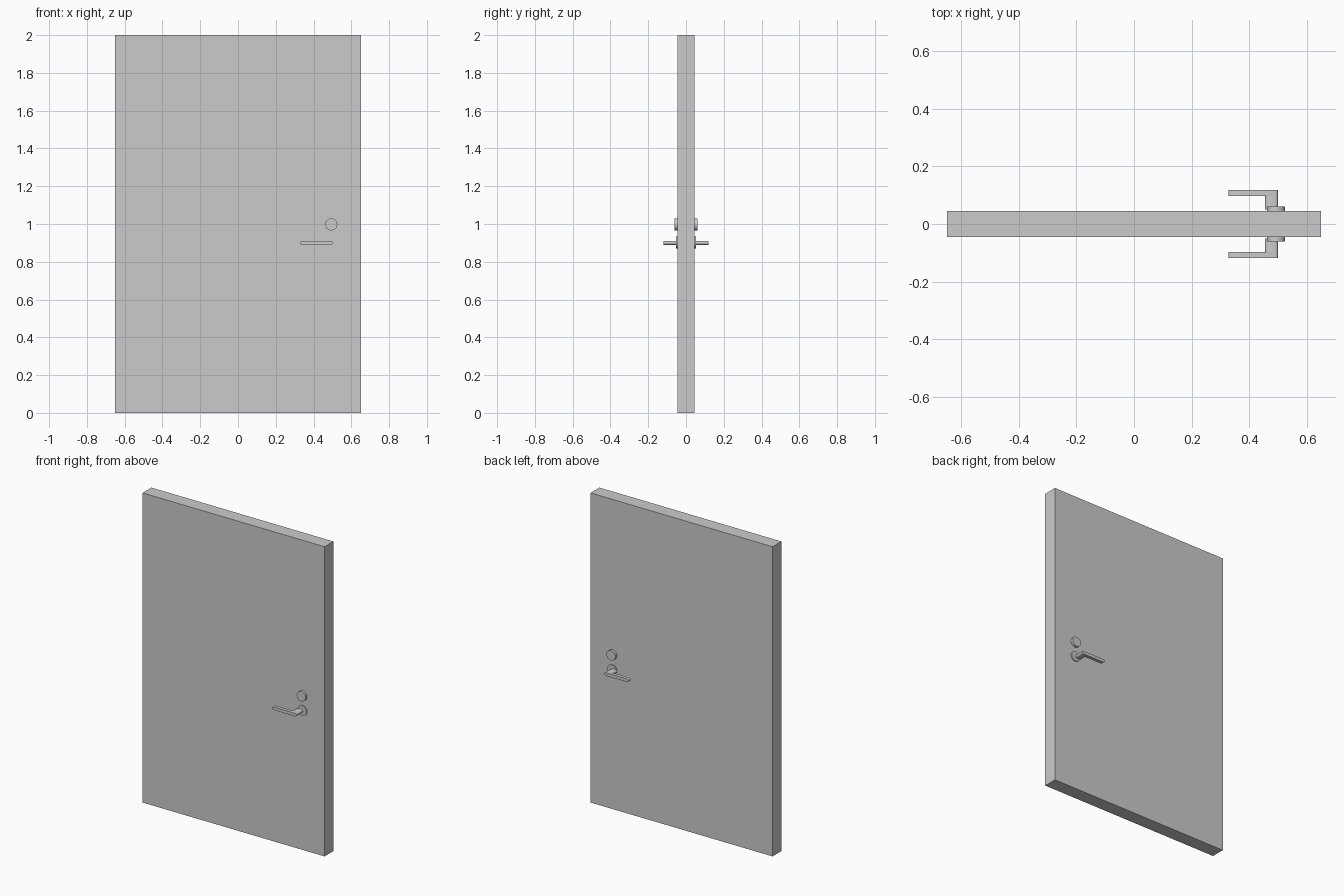
import bpy, bmesh, math

if "Cube" in bpy.data.objects:
    bpy.data.objects.remove(bpy.data.objects["Cube"])

def prism(name, profile, y0, y1):
    """Extrude an x-z profile from y0 to y1."""
    bm = bmesh.new()
    face = bm.faces.new([bm.verts.new((x, y0, z)) for x, z in profile])
    out = bmesh.ops.extrude_face_region(bm, geom=[face])
    for v in out["geom"]:
        if isinstance(v, bmesh.types.BMVert):
            v.co.y = y1
    bmesh.ops.recalc_face_normals(bm, faces=bm.faces)
    me = bpy.data.meshes.new(name)
    bm.to_mesh(me)
    bm.free()
    ob = bpy.data.objects.new(name, me)
    bpy.context.collection.objects.link(ob)
    return ob

def circle(cx, cz, r, n=24):
    return [(cx + r * math.cos(2 * math.pi * i / n), cz + r * math.sin(2 * math.pi * i / n)) for i in range(n)]

def capsule(x0, x1, cz, r, n=6):
    right = [-math.pi / 2 + math.pi * i / n for i in range(n + 1)]
    return ([(x1 - r + r * math.cos(a), cz + r * math.sin(a)) for a in right] +
            [(x0 + r - r * math.cos(a), cz - r * math.sin(a)) for a in right])

# Door slab
prism("door_slab", [(-0.65, 0), (0.65, 0), (0.65, 2), (-0.65, 2)], -0.045, 0.045)

# Hardware on both faces
for side, s in (("front", -1), ("back", 1)):
    parts = [
        prism(side + "_lock_disc", circle(0.494, 0.998, 0.032), s * 0.044, s * 0.061),
        prism(side + "_handle_rosette", circle(0.494, 0.902, 0.032), s * 0.044, s * 0.052),
        # handle shank, then the lever turning toward the hinge side
        prism(side + "_handle_shank", capsule(0.456, 0.501, 0.9, 0.01), s * 0.05, s * 0.098),
        prism(side + "_handle_lever", capsule(0.328, 0.501, 0.9, 0.01), s * 0.097, s * 0.119),
    ]
    for ob in parts:
        bpy.ops.object.select_all(action='DESELECT')
        ob.select_set(True)
        bpy.context.view_layer.objects.active = ob
        bpy.ops.object.shade_smooth_by_angle(angle=math.radians(35))
